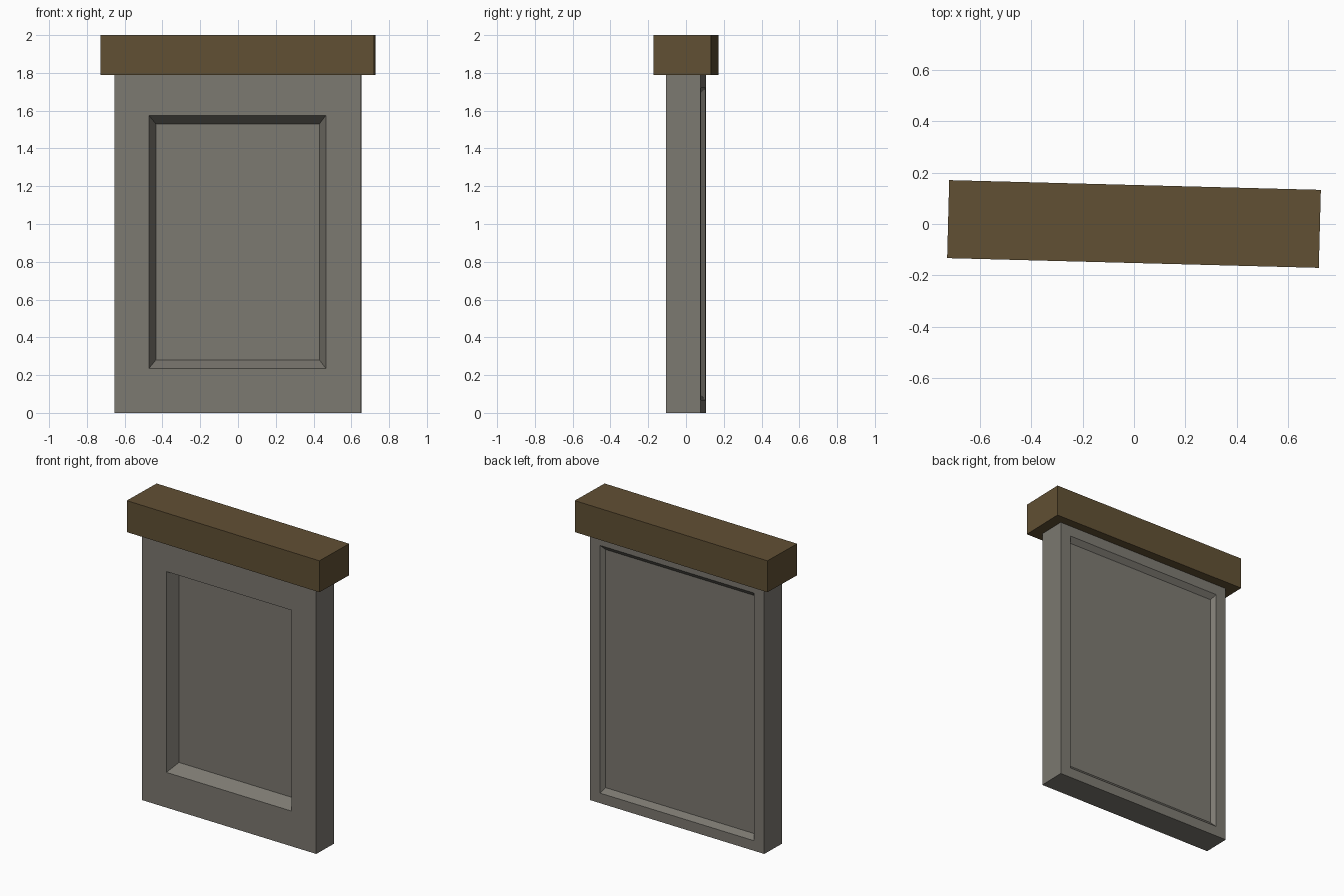
import bpy, bmesh, math
from mathutils import Matrix

if "Cube" in bpy.data.objects:
    bpy.data.objects.remove(bpy.data.objects["Cube"])


def material(name, rgb):
    m = bpy.data.materials.new(name)
    m.diffuse_color = (*rgb, 1)
    m.use_nodes = True
    m.node_tree.nodes["Principled BSDF"].inputs["Base Color"].default_value = m.diffuse_color
    return m


def box(bm, x0, x1, y0, y1, z0, z1):
    m = (Matrix.Translation(((x0 + x1) / 2, (y0 + y1) / 2, (z0 + z1) / 2))
         @ Matrix.Diagonal((x1 - x0, y1 - y0, z1 - z0, 1)))
    bmesh.ops.create_cube(bm, size=1, matrix=m)


def recess(bm, side, rect, bevel, depth):
    """Sunken rectangle with sloped walls in the face pointing to side * y."""
    face = next(f for f in bm.faces if f.normal.y * side > 0.9)

    def inset(face, x0, x1, z0, z1, dy):
        new = bmesh.ops.inset_individual(bm, faces=[face], thickness=0.02)
        cx = sum(v.co.x for v in face.verts) / 4
        cz = sum(v.co.z for v in face.verts) / 4
        for v in face.verts:
            v.co.x = x0 if v.co.x < cx else x1
            v.co.z = z0 if v.co.z < cz else z1
            v.co.y -= side * dy

    x0, x1, z0, z1 = rect
    bx, bz = bevel
    inset(face, x0, x1, z0, z1, 0)
    inset(face, x0 + bx, x1 - bx, z0 + bz, z1 - bz, depth)


def finish(bm, name, mat, angle):
    mesh = bpy.data.meshes.new(name)
    bm.to_mesh(mesh)
    bm.free()
    mesh.materials.append(mat)
    ob = bpy.data.objects.new(name, mesh)
    ob.rotation_euler.z = math.radians(angle)
    bpy.context.collection.objects.link(ob)


grey = material("weathered grey", (0.202, 0.191, 0.165))
brown = material("brown wood", (0.120, 0.080, 0.034))

# Slab with a deep panel in front and a shallow one behind
bm = bmesh.new()
box(bm, -0.653, 0.653, -0.091, 0.091, 0, 1.79)
bm.normal_update()
recess(bm, -1, (-0.47, 0.467, 0.235, 1.575), (0.036, 0.046), 0.08)
bm.normal_update()
recess(bm, 1, (-0.578, 0.578, 0.067, 1.72), (0.022, 0.032), 0.028)
finish(bm, "stone_slab", grey, -1.2)

# Top beam
bm = bmesh.new()
box(bm, -0.7245, 0.7245, -0.152, 0.152, 1.79, 2.0)
finish(bm, "top_beam", brown, -1.5)
